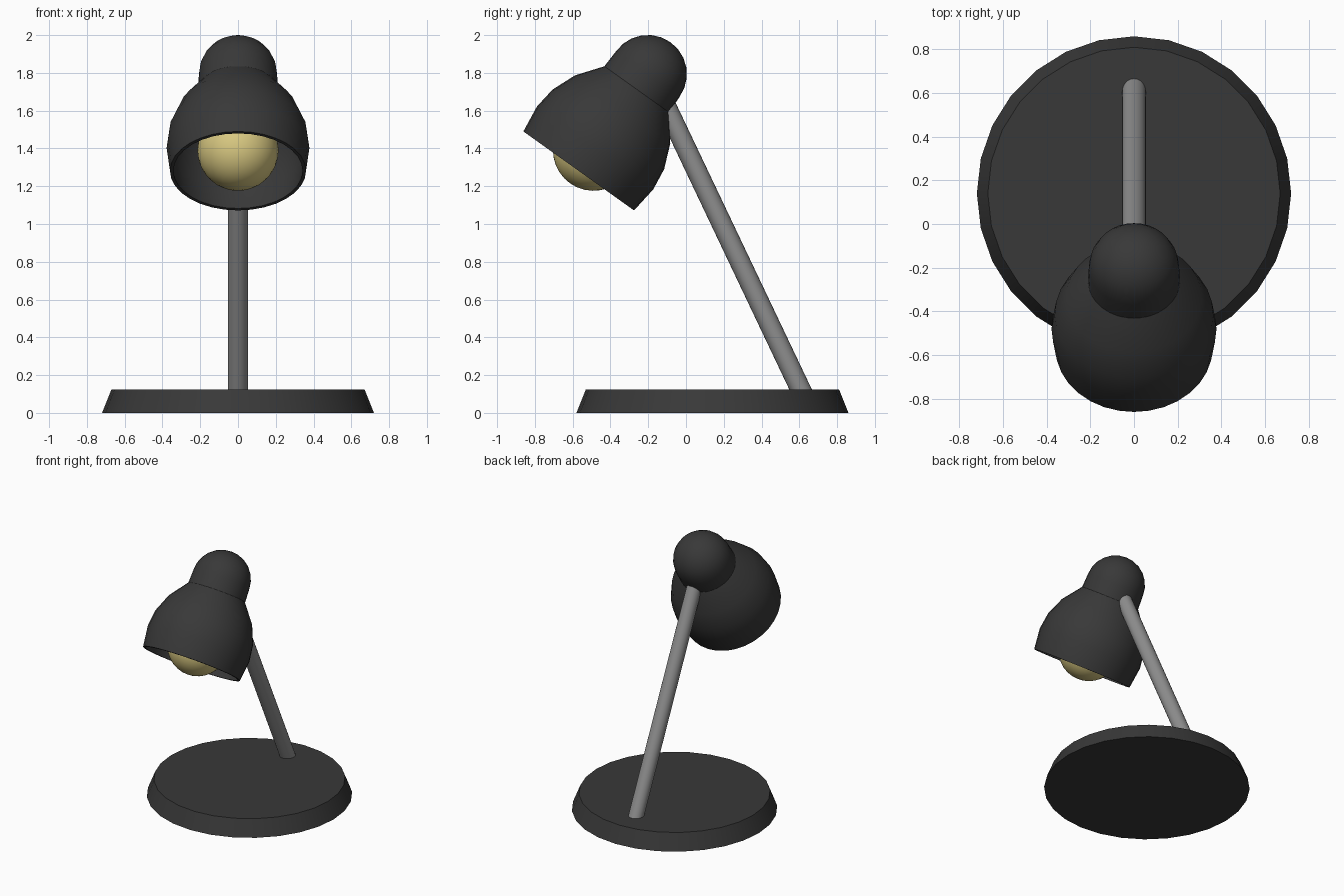
import bpy, bmesh, math
from mathutils import Vector, Matrix

if "Cube" in bpy.data.objects:
    bpy.data.objects.remove(bpy.data.objects["Cube"])


def material(name, rgb):
    m = bpy.data.materials.new(name)
    m.diffuse_color = (*rgb, 1)
    m.use_nodes = True
    m.node_tree.nodes["Principled BSDF"].inputs["Base Color"].default_value = m.diffuse_color
    return m


def lathe(name, profile, segments, matrix, mat):
    """Revolve (height, radius) points about local z; radius 0 makes a pole."""
    bm = bmesh.new()
    rings = []
    for h, r in profile:
        if r < 1e-5:
            rings.append([bm.verts.new((0, 0, h))] * segments)
        else:
            rings.append([bm.verts.new((r * math.sin(a), r * math.cos(a), h))
                          for a in (math.tau * i / segments for i in range(segments))])
    for lo, hi in zip(rings, rings[1:]):
        for i in range(segments):
            j = (i + 1) % segments
            bm.faces.new(list(dict.fromkeys((lo[i], lo[j], hi[j], hi[i]))))
    # close open ends with flat discs
    for ring in (rings[0], rings[-1]):
        if ring[0] is not ring[1]:
            bm.faces.new(ring)
    bmesh.ops.recalc_face_normals(bm, faces=bm.faces)
    mesh = bpy.data.meshes.new(name)
    bm.to_mesh(mesh)
    bm.free()
    mesh.materials.append(mat)
    ob = bpy.data.objects.new(name, mesh)
    bpy.context.collection.objects.link(ob)
    ob.matrix_world = matrix
    bpy.ops.object.select_all(action='DESELECT')
    ob.select_set(True)
    bpy.context.view_layer.objects.active = ob
    bpy.ops.object.shade_smooth_by_angle(angle=math.radians(30))
    return ob


def dome(centre, radius, steps, start=0.0):
    """Arc of profile points from a start latitude up to the pole."""
    pts = []
    for i in range(steps + 1):
        a = math.radians(start + (90 - start) * i / steps)
        pts.append((centre + radius * math.sin(a), radius * math.cos(a)))
    return pts


dark = material("dark_metal", (0.04, 0.04, 0.04))
grey = material("grey_metal", (0.27, 0.27, 0.27))
glow = material("bulb_glass", (0.69, 0.58, 0.22))

# Base disc, slightly tapered
lathe("base", [(0, 0.72), (0.125, 0.67)], 28, Matrix.Translation((0, 0.14, 0)), dark)

# Leaning arm, from inside the base into the shade's cap
bottom, top = Vector((0, 0.637, 0.06)), Vector((0, -0.128, 1.67))
lean = (top - bottom).to_track_quat('Z', 'Y').to_matrix().to_4x4()
lathe("arm", [(0, 0.054), ((top - bottom).length, 0.054)], 24,
      Matrix.Translation(bottom) @ lean, grey)

# Tilted frame shared by shade and bulb, origin at the centre of the rim
head = Matrix.Translation((0, -0.568, 1.281)) @ Matrix.Rotation(math.radians(-35.5), 4, 'X')

# Shade: bell, crease and domed cap, with a thin inner wall
bell = [(0, 0.36), (0.15, 0.378), (0.27, 0.363), (0.40, 0.31), (0.53, 0.211)]
wall = 0.018
inner = [(h, r - wall) for h, r in bell] + dome(0.63, 0.207 - wall, 6)
outer = bell + dome(0.63, 0.207, 6)
lathe("shade", inner[::-1] + outer, 32, head, dark)

# Round bulb
lathe("bulb", dome(0.135, 0.215, 16, start=-90), 32, head, glow)
